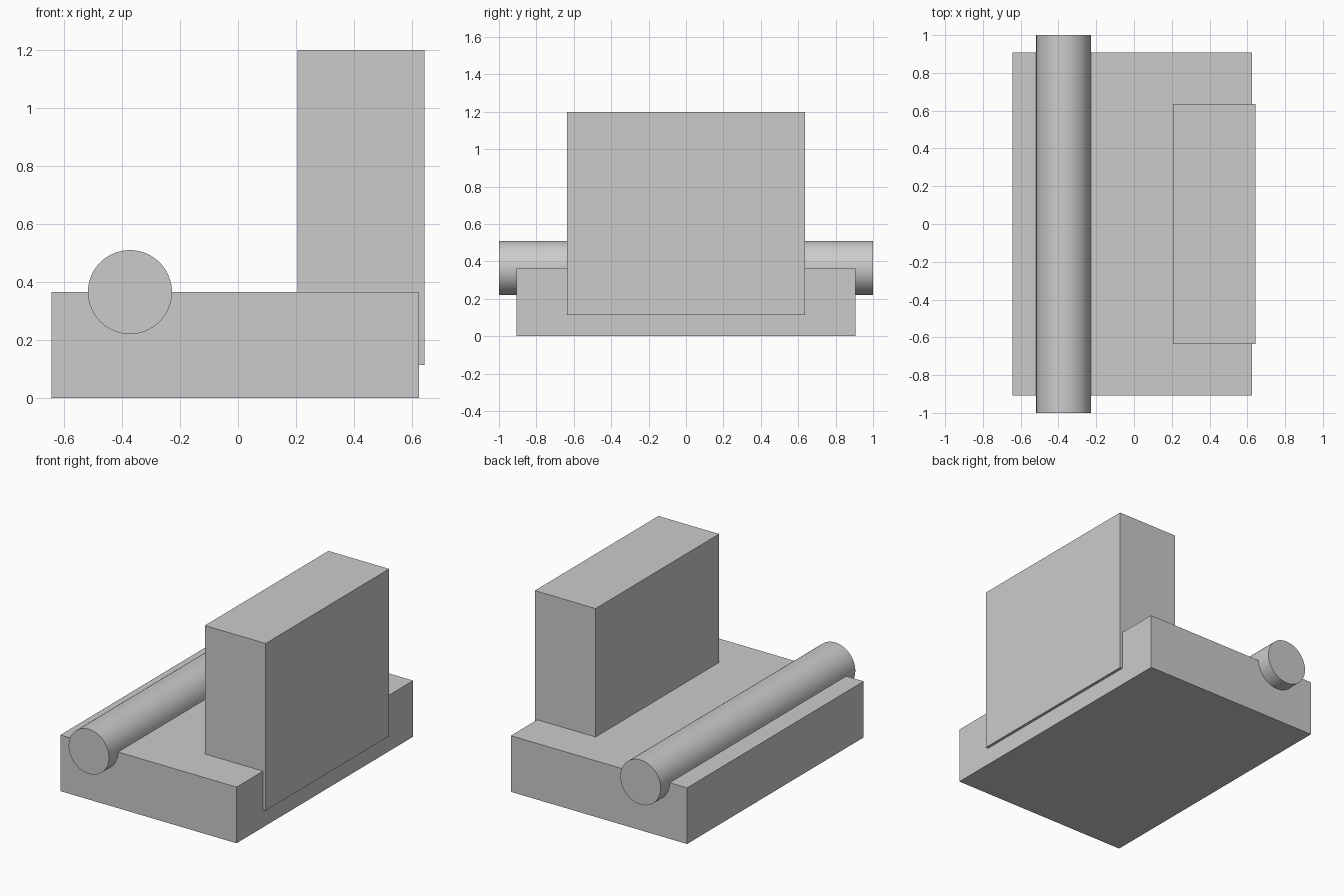
import bpy
import math

cube = bpy.data.objects.get("Cube")
if cube:
    bpy.data.objects.remove(cube, do_unlink=True)

# Single plain grey for every part
grey = bpy.data.materials.new("plain_grey")
grey.use_nodes = True
colour = (0.6, 0.6, 0.6, 1)
grey.diffuse_color = colour
grey.node_tree.nodes["Principled BSDF"].inputs["Base Color"].default_value = colour


def box(name, low, high):
    """Axis-aligned block between two opposite corners."""
    centre = [(a + b) / 2 for a, b in zip(low, high)]
    bpy.ops.mesh.primitive_cube_add(size=1, location=centre)
    block = bpy.context.object
    block.name = name
    block.scale = [b - a for a, b in zip(low, high)]
    bpy.ops.object.transform_apply(location=False, rotation=False, scale=True)
    block.data.materials.append(grey)
    return block


# Base slab and the upright block sunk into its edge
box("base_slab", (-0.643, -0.907, 0), (0.625, 0.907, 0.365))
box("upright_block", (0.206, -0.635, 0.113), (0.643, 0.635, 1.2))

# Long round bar half sunk into the slab
bpy.ops.mesh.primitive_cylinder_add(
    vertices=64, radius=0.145, depth=2,
    location=(-0.373, 0, 0.365), rotation=(math.pi / 2, 0, 0))
bar = bpy.context.object
bar.name = "round_bar"
bpy.ops.object.transform_apply(location=False, rotation=True, scale=False)
bar.data.materials.append(grey)
bpy.ops.object.shade_smooth_by_angle(angle=math.radians(40))
